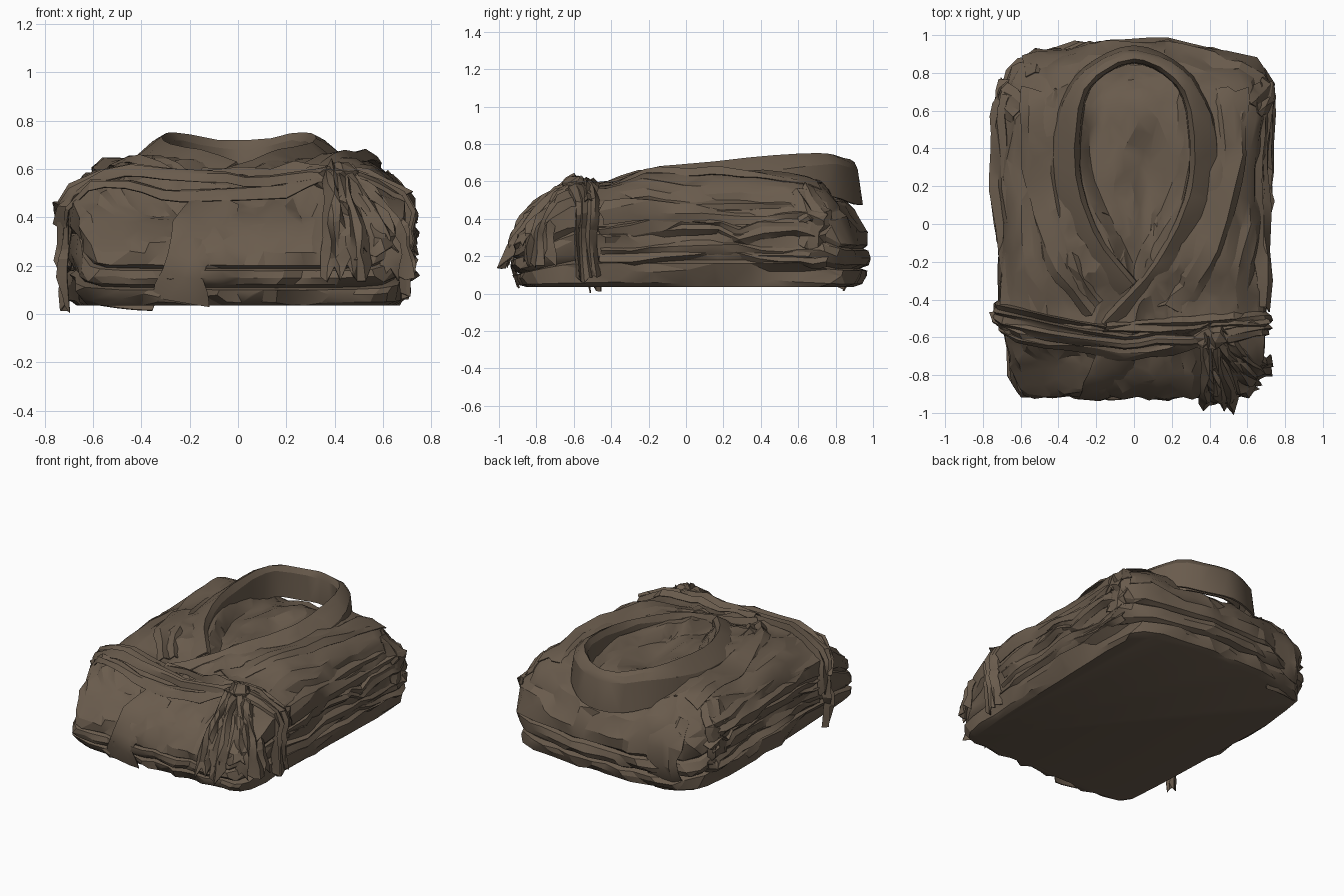
import bpy, bmesh, math, random
from mathutils import Vector, noise
from mathutils.bvhtree import BVHTree

random.seed(4)
default_cube = bpy.data.objects.get("Cube")
if default_cube:
    bpy.data.objects.remove(default_cube, do_unlink=True)

cloth = bpy.data.materials.new("brown cloth")
cloth.use_nodes = True
cloth.diffuse_color = (0.143, 0.106, 0.074, 1)
shader = next(n for n in cloth.node_tree.nodes if n.type == "BSDF_PRINCIPLED")
shader.inputs["Base Color"].default_value = cloth.diffuse_color
shader.inputs["Roughness"].default_value = 0.9


def finish(name, bm, decimate=None, thickness=None):
    """Turn a bmesh into a creased cloth object."""
    bmesh.ops.recalc_face_normals(bm, faces=bm.faces)
    mesh = bpy.data.meshes.new(name)
    bm.to_mesh(mesh)
    bm.free()
    mesh.materials.append(cloth)
    obj = bpy.data.objects.new(name, mesh)
    bpy.context.collection.objects.link(obj)
    if decimate:
        obj.modifiers.new("facets", "DECIMATE").ratio = decimate
    if thickness:
        solid = obj.modifiers.new("thickness", "SOLIDIFY")
        solid.thickness, solid.offset = thickness, 0
    bpy.ops.object.select_all(action="DESELECT")
    obj.select_set(True)
    bpy.context.view_layer.objects.active = obj
    for modifier in list(obj.modifiers):
        bpy.ops.object.modifier_apply(modifier=modifier.name)
    bpy.ops.object.shade_smooth_by_angle(angle=math.radians(24))


def loft(bm, sections, closed=False):
    """Join rows of points with faces."""
    rows = [[bm.verts.new(p) for p in row] for row in sections]
    count = len(rows[0])
    for a, b in zip(rows, rows[1:]):
        for i in range(count if closed else count - 1):
            j = (i + 1) % count
            bm.faces.new((a[i], a[j], b[j], b[i]))
    return rows


def smooth_path(points, steps):
    """Catmull-Rom curve through the points."""
    pts = [Vector(p) for p in points]
    pts = [pts[0] * 2 - pts[1]] + pts + [pts[-1] * 2 - pts[-2]]
    result = []
    for k in range(steps + 1):
        f = k / steps * (len(pts) - 3)
        i = min(int(f), len(pts) - 4)
        t = f - i
        a, b, c, d = pts[i:i + 4]
        result.append((b * 2 + (c - a) * t + (a * 2 - b * 5 + c * 4 - d) * t ** 2
                       + (b * 3 - a - c * 3 + d) * t ** 3) / 2)
    return result


def outward(p):
    """Approximate outward direction of the folded bundle."""
    return Vector(((p.x / 0.75) ** 5, (p.y / 0.94) ** 5,
                   ((p.z - 0.2) / 0.42) ** 3 * 1.8)).normalized()


def crumple(p, scale, stretch):
    """Ridged wrinkles fanning out from the belt."""
    slant = p.x * (1 - 0.25 * p.y)
    q = Vector((slant * scale, p.y * scale * stretch, p.z * scale * 1.6))
    return 0.4 - abs(noise.noise(q)) * 1.6


def smoothstep(a, b, v):
    t = max(0, min(1, (v - a) / (b - a)))
    return t * t * (3 - 2 * t)


def wedge(y):
    """Height limit falling from the belt to the front hem."""
    return 0.21 + 0.39 * max(0, (y + 0.95) / 0.45) ** 0.8


# Folded body: stacked layers at the rim, domed top, sunken neck opening
SIDE = [(0.92, 0), (0.96, 0.06), (0.98, 0.2), (0.98, 0.3), (0.945, 0.34),
        (0.985, 0.4), (1, 0.52), (0.99, 0.66), (0.965, 0.7), (0.99, 0.76), (0.985, 1)]


def body_point(angle, scale, level, dome):
    c, s = math.cos(angle), math.sin(angle)
    r = (abs(c) ** 11 + abs(s) ** 11) ** (-1 / 11)
    x, y = c * r * scale, s * r * scale
    back = smoothstep(0.7, 1, s * r)
    rim = min(0.46 - 0.13 * back, 0.05 + 0.8 * wedge(s * r * 0.92))
    p = Vector((x * (0.71 + 0.03 * y), y * (0.92 if y < 0 else 0.86),
                0.035 + level * (rim - 0.035)))
    if y > 0:
        p.y += 0.11 * y * math.cos(p.x * 2)
        p.x *= 1 - 0.06 * smoothstep(0.3, 1, -x) * smoothstep(0.5, 1, y)
    if dome > 0:
        rise = 1 - (1 - min(dome / (0.4 + 0.04 * back), 1)) ** 2.3
        top = 0.565 + 0.07 * smoothstep(-0.5, -0.15, p.y) + 0.01 * p.y
        p.z = min(rim + (top - rim) * rise, wedge(p.y))
        width = 0.31 * smoothstep(-0.5, 0.4, p.y)
        inside = smoothstep(0, 0.08, width - abs(p.x)) * smoothstep(0, 0.1, 0.86 - p.y)
        p.z -= 0.07 * inside
    if level > 0:
        amount = 0.04 * crumple(p, 3.4, 0.55) + 0.026 * crumple(p, 8, 0.5)
        p += outward(p) * amount
    return p


AROUND = 160
profile = [(0.01, 0, 0)] + [(s, f, 0) for s, f in SIDE]
profile += [(0.985 * (1 - k / 40), 1, k / 40) for k in range(1, 40)]
sections = [[body_point(math.tau * i / AROUND, *step) for i in range(AROUND)]
            for step in profile]
bm = bmesh.new()
rows = loft(bm, sections, closed=True)
bm.faces.new(rows[0])
bm.faces.new(rows[-1])
body_tree = BVHTree.FromBMesh(bm)
finish("folded_robe_body", bm, decimate=0.16)


def ribbon(name, points, width, end_width=None, pleats=4, depth=0.018,
           lift=0.008, drape=True, steps=18, ragged=0.02):
    """Irregularly pleated strip of cloth, laid on the body when drape is on."""
    end_width = end_width or width
    path = smooth_path(points, steps)
    if drape:
        path = [body_tree.find_nearest(p)[0] + outward(p) * lift for p in path]
    columns = pleats * 2
    seed = random.uniform(0, 50)
    rows = []
    for k, p in enumerate(path):
        t = k / steps
        along = (path[min(k + 1, steps)] - path[max(k - 1, 0)]).normalized()
        normal = outward(p)
        across = along.cross(normal).normalized()
        size = (width + (end_width - width) * t) * (1 + 0.3 * noise.noise((seed, t * 4, 0)))
        row = []
        for i in range(columns + 1):
            drift = Vector((i * 0.73 + seed, t * 3.5, seed))
            high = -1.2 if i in (0, columns) else 2.2 * noise.noise(drift) + 0.5 * (i % 2)
            place = i / columns - 0.5 + 0.9 * noise.noise(drift * 1.3) / columns
            slip = random.uniform(-ragged, ragged) if k in (0, steps) else 0
            row.append(p + across * place * size + normal * high * depth + along * slip)
        rows.append(row)
    bm = bmesh.new()
    loft(bm, rows)
    bmesh.ops.triangulate(bm, faces=bm.faces)
    finish(name, bm, decimate=0.6, thickness=0.006)


# Collar: one band round the neck, highest on its inner edge, crossing in front
neck = [(-0.03, -0.34), (-0.22, -0.1), (-0.33, 0.2), (-0.34, 0.48), (-0.26, 0.75),
        (0, 0.89), (0.26, 0.75), (0.35, 0.46), (0.32, 0.12), (0.14, -0.24), (-0.14, -0.55)]
path = smooth_path([(x, y, 0) for x, y in neck], 48)
rows = []
for k, p in enumerate(path):
    along = path[min(k + 1, 48)] - path[max(k - 1, 0)]
    side = Vector((-along.y, along.x, 0)).normalized()
    back = smoothstep(0.4, 0.85, p.y)
    crest = 0.58 + 0.1 * smoothstep(-0.55, -0.1, p.y) + 0.065 * smoothstep(-0.2, 0.7, p.y)
    crest -= 0.03 * smoothstep(0.76, 0.88, p.y)
    wobble = 0.02 * noise.noise(p * 7)
    spread = 0.08 - 0.05 * back
    rows.append([p + side * off + Vector((0, 0, z)) for off, z in (
        (spread + 0.02, crest - 0.14 - 0.1 * back),
        (spread + wobble, crest - 0.08 + 0.03 * back),
        (spread * 0.3, crest - 0.035 + 0.02 * back + wobble),
        (-0.03 + 0.015 * back, crest),
        (-0.05 + 0.02 * back, crest - 0.03 + wobble),
        (-0.065 + 0.03 * back, crest - 0.2))])
bm = bmesh.new()
loft(bm, rows)
bmesh.ops.triangulate(bm, faces=bm.faces)
finish("collar", bm, decimate=0.6, thickness=0.012)

# Folded sleeves, cuffs and shoulder creases along both sides
for sign, label in ((1, "left"), (-1, "right")):
    for tag, z, width in (("lower", 0.21, 0.1), ("middle", 0.34, 0.1), ("upper", 0.46, 0.14)):
        ribbon(f"{label}_{tag}_sleeve_fold",
               [(sign * 0.69, -0.45, z - 0.02), (sign * 0.74, 0.1, z + 0.03),
                (sign * 0.75, 0.5, z), (sign * 0.73, 0.76, z - 0.02)],
               width, pleats=2, steps=20, lift=0.004)
    ribbon(f"{label}_cuff", [(sign * 0.64, 0.62, 0.58), (sign * 0.74, 0.7, 0.42),
                             (sign * 0.74, 0.66, 0.24)], 0.14, pleats=2, depth=0.012,
           lift=0.004, steps=10)
    ribbon(f"{label}_shoulder_fold",
           [(sign * 0.5, 0.72, 0.6), (sign * 0.5, 0.3, 0.65), (sign * 0.4, -0.15, 0.65),
            (sign * 0.2, -0.45, 0.6)], 0.22, 0.14, pleats=2, depth=0.016, lift=0.006)

# Belt: overlapping strands over the front
ribbon("belt_main", [(-0.73, -0.47, 0.25), (-0.7, -0.48, 0.44), (-0.4, -0.55, 0.55),
                     (0, -0.61, 0.55), (0.4, -0.58, 0.57), (0.64, -0.53, 0.48),
                     (0.67, -0.54, 0.3), (0.66, -0.52, 0.08)], 0.13, steps=34, lift=0.022)
ribbon("belt_lower_strand", [(-0.72, -0.49, 0.36), (-0.5, -0.6, 0.5), (-0.15, -0.68, 0.48),
                             (0.15, -0.65, 0.5), (0.4, -0.58, 0.58)],
       0.07, 0.11, pleats=2, lift=0.03)
ribbon("belt_upper_strand", [(-0.15, -0.55, 0.6), (0.2, -0.54, 0.6), (0.5, -0.52, 0.6),
                             (0.68, -0.52, 0.5)], 0.07, pleats=2, lift=0.025)

# Knot
bm = bmesh.new()
bmesh.ops.create_icosphere(bm, subdivisions=3, radius=1)
for v in bm.verts:
    bump = 1 + 0.35 * crumple(v.co, 1.6, 0.5)
    v.co = Vector((0.41 + v.co.x * 0.1 * bump, -0.59 + v.co.y * 0.08 * bump,
                   0.55 + v.co.z * 0.075 * bump))
finish("belt_knot", bm, decimate=0.4)

# Loose belt ends
ribbon("belt_end_front", [(0.4, -0.58, 0.61), (0.42, -0.74, 0.52), (0.44, -0.9, 0.35),
                          (0.45, -0.965, 0.17)], 0.09, 0.2, drape=False, depth=0.025, ragged=0.04)
ribbon("belt_end_outer", [(0.44, -0.58, 0.6), (0.55, -0.7, 0.49), (0.65, -0.79, 0.35),
                          (0.68, -0.8, 0.17)], 0.09, 0.2, drape=False, depth=0.025, ragged=0.04)
ribbon("belt_end_inner", [(0.42, -0.62, 0.5), (0.5, -0.76, 0.4), (0.55, -0.9, 0.25)],
       0.12, 0.24, depth=0.025, lift=0.035, steps=12, ragged=0.03)
ribbon("belt_end_side", [(-0.71, -0.48, 0.36), (-0.73, -0.5, 0.18), (-0.72, -0.49, 0.02)],
       0.09, 0.07, pleats=2, drape=False, steps=8)

# Hem flaps folded over the front and back edges
ribbon("front_hem_flap", [(-0.1, -0.7, 0.47), (-0.15, -0.84, 0.36), (-0.21, -0.93, 0.2),
                          (-0.24, -0.9, 0.05)], 0.2, pleats=2, depth=0.006,
       drape=False, steps=8, ragged=0)
ribbon("back_hem_flap", [(-0.46, 0.8, 0.5), (-0.47, 0.91, 0.35), (-0.48, 0.91, 0.16),
                         (-0.48, 0.83, 0.025)], 0.22, pleats=2, depth=0.01,
       drape=False, steps=8, ragged=0)
